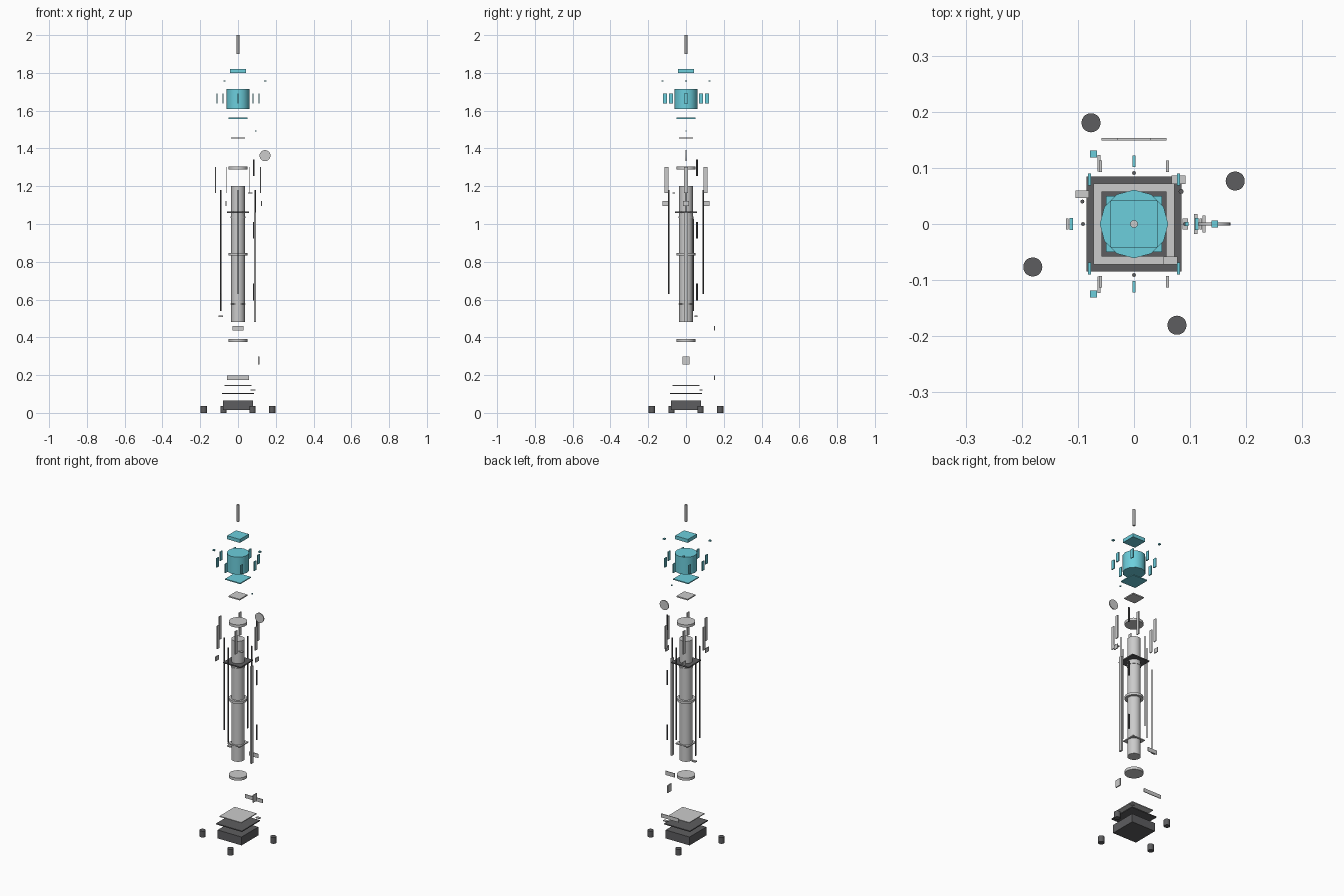
import bpy, math

# Materials
def mat(name, c):
    m = bpy.data.materials.new(name)
    m.diffuse_color = (*c, 1)
    return m

cyan = mat("cyan", (0.15, 0.62, 0.72))
dark = mat("dark_grey", (0.11, 0.11, 0.115))


def box(name, loc, size, m=None):
    bpy.ops.mesh.primitive_cube_add(size=1, location=loc)
    o = bpy.context.object
    o.name = name
    o.scale = size
    bpy.ops.object.transform_apply(location=False, rotation=False, scale=True)
    if m:
        o.data.materials.append(m)
    return o


def cyl(name, loc, r, h, n=24, m=None, rot=(0, 0, 0)):
    bpy.ops.mesh.primitive_cylinder_add(vertices=n, radius=r, depth=h, location=loc, rotation=rot)
    o = bpy.context.object
    o.name = name
    bpy.ops.object.shade_smooth_by_angle(angle=math.radians(35))
    if m:
        o.data.materials.append(m)
    return o


def polar(r, count, start=0):
    for i in range(count):
        a = math.radians(start + 360 * i / count)
        yield r * math.cos(a), r * math.sin(a)


# Base block, plates and spread feet
box("base_block", (0, 0, 0.04), (0.158, 0.158, 0.05), dark)
box("base_lower_plate", (0, 0, 0.102), (0.17, 0.17, 0.006), dark)
box("base_upper_plate", (0, 0, 0.145), (0.144, 0.144, 0.005))
for x, y in polar(0.196, 4, 23):
    cyl("foot", (x, y, 0.0185), 0.017, 0.037, 20, dark)
box("base_switch", (0.079, 0.079, 0.12), (0.025, 0.015, 0.005))

# Rear strips and side plate
box("rear_lower_strip", (0, 0.151, 0.186), (0.116, 0.004, 0.022))
box("rear_upper_strip", (0, 0.151, 0.448), (0.06, 0.004, 0.024))
box("side_plate", (0.11, 0, 0.277), (0.006, 0.036, 0.044))

# Column with end discs and collars
cyl("column", (0, 0, 0.84), 0.036, 0.72, 24)
cyl("lower_disc", (0, 0, 0.382), 0.05, 0.016, 24)
cyl("upper_disc", (0, 0, 1.297), 0.05, 0.016, 24)
cyl("middle_collar", (0, 0, 0.84), 0.05, 0.014, 24)
box("column_top_plate", (0, 0, 1.063), (0.116, 0.116, 0.007), dark)
cyl("upper_collar", (0, 0, 1.036), 0.039, 0.008, 24)
box("column_low_plate", (0, 0, 0.577), (0.082, 0.082, 0.006))

# Long rods, cable and rail
for x, y in polar(0.091, 4):
    cyl("long_rod", (x, y, 0.905), 0.0035, 0.55, 8, dark)
cyl("cable", (-0.092, 0.04, 0.785), 0.0035, 0.49, 8, dark)
box("side_rail", (0.091, 0, 0.77), (0.01, 0.02, 0.58))
for z in (0.64, 0.967, 1.297):
    cyl("cable_clip", (0.084, 0.058, z), 0.0045, 0.088, 8, dark)
box("cable_foot", (-0.092, 0.053, 0.512), (0.024, 0.014, 0.007))
box("latch", (0.065, -0.065, 1.165), (0.025, 0.015, 0.006))

# Six fins and three blocks around the column head
for x, y in polar(0.119, 6):
    box("fin", (x, y, 1.233), (0.005, 0.02, 0.138))
for x, y in polar(0.125, 3):
    box("fin_block", (x, y, 1.108), (0.005, 0.03, 0.026))

# Side dial
cyl("side_dial", (0.143, 0, 1.362), 0.029, 0.006, 24, None, (math.pi / 2, 0, 0))

# Lantern: plates, drum, panes, studs, cap
box("neck_plate", (0, 0, 1.455), (0.074, 0.074, 0.007))
box("status_light", (0.094, 0, 1.493), (0.007, 0.007, 0.006), cyan)
box("lantern_floor", (0, 0, 1.56), (0.1, 0.1, 0.006), cyan)
cyl("lantern_drum", (0, 0, 1.662), 0.061, 0.104, 12, cyan)
for x, y in polar(0.112, 8):
    box("lantern_pane", (x, y, 1.665), (0.006, 0.021, 0.054), cyan)
for x, y in polar(0.144, 3):
    box("lantern_stud", (x, y, 1.757), (0.012, 0.012, 0.007), cyan)
box("lantern_cap", (0, 0, 1.809), (0.084, 0.084, 0.021), cyan)

# Antenna
cyl("antenna", (0, 0, 1.95), 0.007, 0.1, 12)
